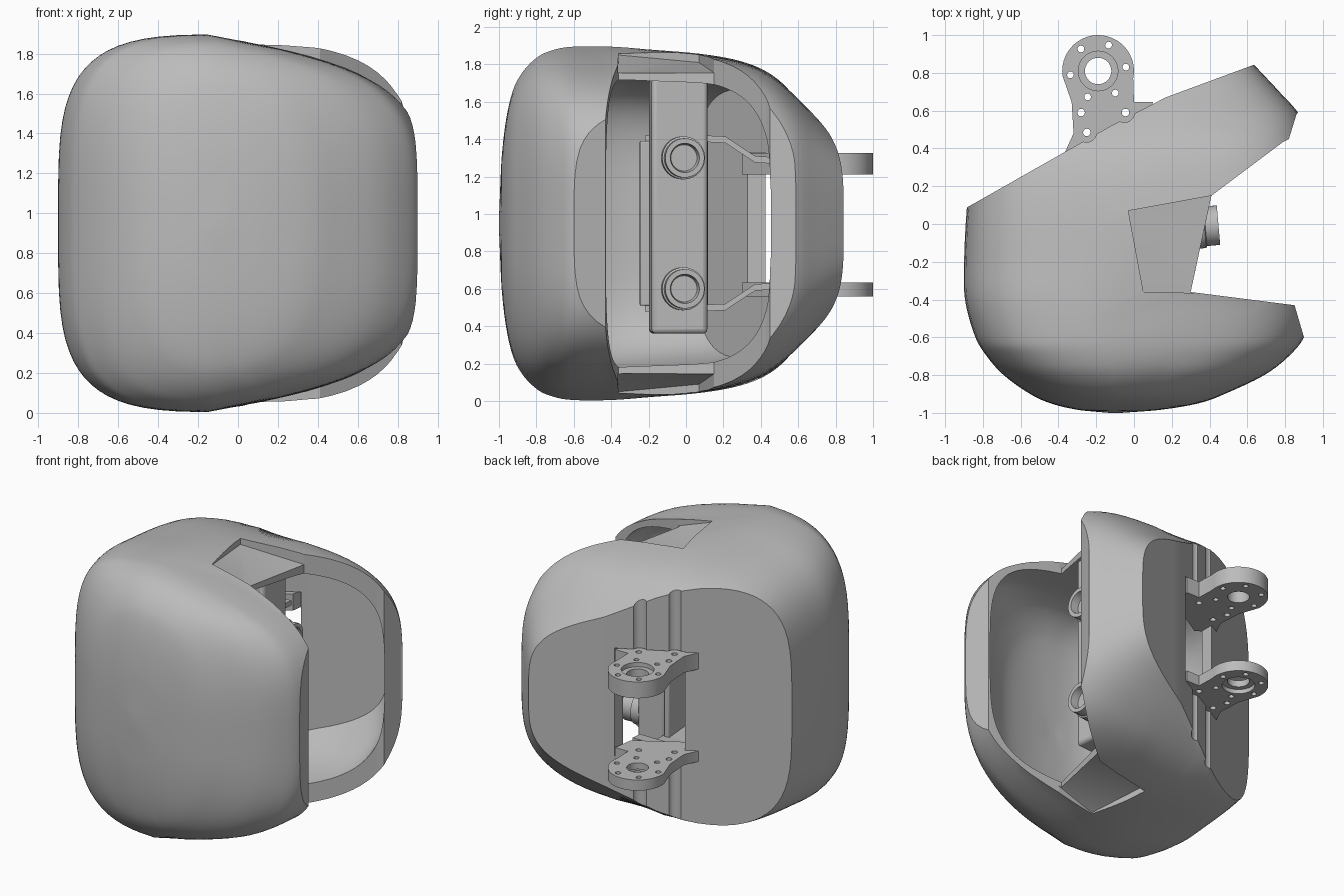
import bpy, bmesh, math
from mathutils import Vector, Matrix

if "Cube" in bpy.data.objects:
    bpy.data.objects.remove(bpy.data.objects["Cube"], do_unlink=True)

ZC = 0.95  # mirror height
grey = bpy.data.materials.new("plain_grey")
grey.use_nodes = True
grey.diffuse_color = (0.5, 0.5, 0.5, 1)
grey.node_tree.nodes["Principled BSDF"].inputs["Base Color"].default_value = (0.5, 0.5, 0.5, 1)


def make(name, bm):
    bmesh.ops.recalc_face_normals(bm, faces=bm.faces[:])
    me = bpy.data.meshes.new(name)
    bm.to_mesh(me)
    bm.free()
    ob = bpy.data.objects.new(name, me)
    bpy.context.collection.objects.link(ob)
    me.materials.append(grey)
    return ob


def activate(ob):
    bpy.ops.object.select_all(action='DESELECT')
    ob.select_set(True)
    bpy.context.view_layer.objects.active = ob


def smooth(ob, angle=32):
    activate(ob)
    bpy.ops.object.shade_smooth_by_angle(angle=math.radians(angle))


def extent(me):
    return [max(v.co[k] for v in me.vertices) - min(v.co[k] for v in me.vertices) for k in range(3)]


def cut(ob, cutter):
    """Subtract cutter, taking the first solver that gives a sound result."""
    activate(ob)
    mod = ob.modifiers.new("cut", 'BOOLEAN')
    mod.operation, mod.object = 'DIFFERENCE', cutter
    for solver in ('EXACT', 'MANIFOLD', 'FLOAT'):
        mod.solver = solver
        bpy.context.view_layer.update()
        me = ob.evaluated_get(bpy.context.evaluated_depsgraph_get()).data
        if len(me.vertices) not in (0, len(ob.data.vertices)):
            if all(a > .7 * b for a, b in zip(extent(me), extent(ob.data))):
                bpy.ops.object.modifier_apply(modifier=mod.name)
                break
    else:
        ob.modifiers.remove(mod)
    bpy.data.objects.remove(cutter, do_unlink=True)


def prism(name, pts, low, high, flip=False):
    """Extrude an x-y outline; low is one height or one per point; flip mirrors it top to bottom."""
    n = len(pts)
    lows = low if isinstance(low, list) else [low] * n
    place = (lambda z: 2 * ZC - z) if flip else (lambda z: z)
    bm = bmesh.new()
    a = [bm.verts.new((x, y, place(z))) for (x, y), z in zip(pts, lows)]
    b = [bm.verts.new((x, y, place(high))) for x, y in pts]
    bm.faces.new(a)
    bm.faces.new(b)
    for i in range(n):
        j = (i + 1) % n
        bm.faces.new((a[i], a[j], b[j], b[i]))
    if isinstance(low, list):
        bmesh.ops.triangulate(bm, faces=bm.faces[:])
    return make(name, bm)


def cylinder(name, x, y, r, z0, z1, seg=32, flip=False):
    pts = [(x + r * math.cos(t * math.tau / seg), y + r * math.sin(t * math.tau / seg)) for t in range(seg)]
    return prism(name, pts, z0, z1, flip)


# Shell slices: y, left x, right x, half height
SLICES = [(-1, -.13, -.07, .03), (-.985, -.29, .13, .36), (-.95, -.44, .34, .62),
          (-.9, -.55, .48, .77), (-.8, -.69, .69, .885), (-.7, -.78, .82, .93),
          (-.6, -.84, .9, .945), (-.4, -.895, .95, .945), (-.2, -.9, .965, .93),
          (.09, -.885, .965, .905), (.3, -.86, .95, .865), (.45, -.82, .92, .8),
          (.58, -.8, .875, .69), (.7, -.8, .77, .57), (.86, -.8, .62, .42)]


def slice_at(u):
    """Smoothly interpolated slice; u counts along the table."""
    i = min(int(u), len(SLICES) - 2)
    t = u - i
    p0, p1, p2, p3 = [Vector(SLICES[min(max(k, 0), len(SLICES) - 1)]) for k in range(i - 1, i + 3)]
    step = p2[0] - p1[0]
    m1 = (p2 - p0) * (step / (p2[0] - p0[0]))
    m2 = (p3 - p1) * (step / (p3[0] - p1[0]))
    return (p1 * (2*t**3 - 3*t*t + 1) + m1 * (t**3 - 2*t*t + t)
            + p2 * (3*t*t - 2*t**3) + m2 * (t**3 - t*t))


def body(name, inset=0.0, drop=0.0, shift=0.0, slope=1.0, seg=72, rows=56):
    """Rounded-box loft from front to back, each line ending on the flat, bent back."""
    def point(u, ang):
        y, x0, x1, h = slice_at(u)
        power = 2.4 + 1.6 * min(1, max(0, (y + 1) / .35))
        lean = (.03 + .22 * min(1, max(0, (.1 - y) / .5))) * slope
        c, s = math.cos(ang), math.sin(ang)
        x = (x0 + x1) / 2 + (x1 - x0) / 2 * (1 - inset / .9) * math.copysign(abs(c) ** (2 / power), c)
        z = h * (1 - drop / .94) * math.copysign(abs(s) ** (2 / power), s) * (1 - lean * max(0, x + .1))
        return Vector((x, y * (1 - shift) if y < 0 else y, ZC + z))

    def beyond(p):
        return p.y > min(.09 + .567 * (p.x + .88), .645 + .37 * (p.x - .1)) - inset * .95

    bm = bmesh.new()
    lines = []
    for i in range(seg):
        ang = (i + .5) * math.tau / seg
        lo, hi = 5.0, len(SLICES) - 1.0
        for _ in range(24):
            mid = (lo + hi) / 2
            lo, hi = (lo, mid) if beyond(point(mid, ang)) else (mid, hi)
        lines.append([bm.verts.new(point(lo * k / rows, ang)) for k in range(rows + 1)])
    for i in range(seg):
        a, b = lines[i], lines[(i + 1) % seg]
        for k in range(rows):
            bm.faces.new((a[k], b[k], b[k + 1], a[k + 1]))
    for i in range(seg // 2 - 1):
        for k in (0, rows):
            bm.faces.new([lines[j][k] for j in (i, i + 1, seg - 2 - i, seg - 1 - i)])
    return make(name, bm)


# Hollow shell with side opening, back window, dents and screw grooves
shell = body("shell")
cut(shell, body("cavity", inset=.1, drop=.15, shift=.07, slope=.3))
cut(shell, prism("opening", [(.3, -.36), (.41, .15), (.79, .435), (.82, .45), (.86, .58), (1.3, 1.0),
                             (1.3, -.6), (.9, -.6), (.85, -.43)], -.5, 2.5))
cut(shell, prism("window", [(-.29, .1), (.11, .1), (.11, 1), (-.29, 1)], .57, 1.33))
for flip in (False, True):
    cut(shell, prism("dent", [(-.03, .07), (.45, .157), (.32, -.365), (.05, -.36)],
                     [1.81, 1.75, 1.75, 1.85], 2.3, flip))
    for x, y in ((-.05, .59), (-.25, .485)):
        cut(shell, cylinder("groove", x, y, .052, 1.3, 2.2, 20, flip))
smooth(shell)

# Hinge brackets: eye, neck and screw plate in one outline
EYE = (-.19, .81)
arc = [(EYE[0] + .19 * math.cos(math.radians(d)), EYE[1] + .19 * math.sin(math.radians(d)))
       for d in range(-12, 193, 8)]
outline = arc + [(-.33, .645), (-.32, .48), (-.37, .37), (-.25, .3), (.08, .5), (.1, .645), (0, .645)]
for side, z0, z1 in (("upper", 1.21, 1.325), ("lower", .56, .635)):
    bracket = prism(side + "_bracket", outline, z0, z1)
    cut(bracket, cylinder("bore", *EYE, .07, 0, 2))
    recess = (z1 - .03, z1 + .1) if side == "upper" else (z0 - .1, z0 + .03)
    cut(bracket, cylinder("counterbore", *EYE, .105, *recess))
    for k in range(6):
        a = math.radians(8 + 60 * k)
        cut(bracket, cylinder("bolt", EYE[0] + .148 * math.cos(a), EYE[1] + .148 * math.sin(a), .018, 0, 2, 12))
    for x, y in ((-.28, .59), (-.045, .59), (-.25, .485)):
        cut(bracket, cylinder("screw", x, y, .02, 0, 2, 12))
    smooth(bracket)

# Bent arms joining the brackets to the sensor mount
for side, sign in (("upper", 1), ("lower", -1)):
    bm = bmesh.new()
    loops = [[bm.verts.new((x, y, ZC + sign * (z + d))) for x, d in ((-.2, 0), (.1, 0), (.1, .035), (-.2, .035))]
             for y, z in ((.45, .32), (.37, .325), (.3, .37), (.21, .43), (.1, .435), (-.22, .435))]
    for p, q in zip(loops, loops[1:]):
        for i in range(4):
            j = (i + 1) % 4
            bm.faces.new((p[i], p[j], q[j], q[i]))
    bm.faces.new(loops[0])
    bm.faces.new(loops[-1])
    make(side + "_arm", bm)


def box(name, lo, hi, bevel):
    ob = prism(name, [(lo[0], lo[1]), (hi[0], lo[1]), (hi[0], hi[1]), (lo[0], hi[1])], lo[2], hi[2])
    mod = ob.modifiers.new("bevel", 'BEVEL')
    mod.width, mod.segments = bevel, 3
    smooth(ob)
    return ob


# Sensor mount and twin-lens sensor
parts = [box("mount_plate", (.06, -.255, .51), (.1, .11, 1.39), .008),
         box("sensor_body", (.1, -.21, .36), (.31, .09, 1.73), .025)]
for name, z in (("upper_lens", 1.3), ("lower_lens", .6)):
    profile = [(.28, 0), (.28, .115), (.37, .115), (.375, .105), (.445, .105), (.445, .078), (.39, .07), (.39, 0)]
    bm = bmesh.new()
    vs = [bm.verts.new((x, -.045, z + r)) for x, r in profile]
    es = [bm.edges.new(p) for p in zip(vs, vs[1:])]
    bmesh.ops.spin(bm, geom=vs + es, cent=(0, -.045, z), axis=(1, 0, 0), angle=math.tau, steps=40)
    bmesh.ops.remove_doubles(bm, verts=bm.verts[:], dist=.0005)
    parts.append(make(name, bm))
    smooth(parts[-1])
for p in parts:
    p.data.transform(Matrix.Rotation(math.radians(5), 4, 'Z'))
